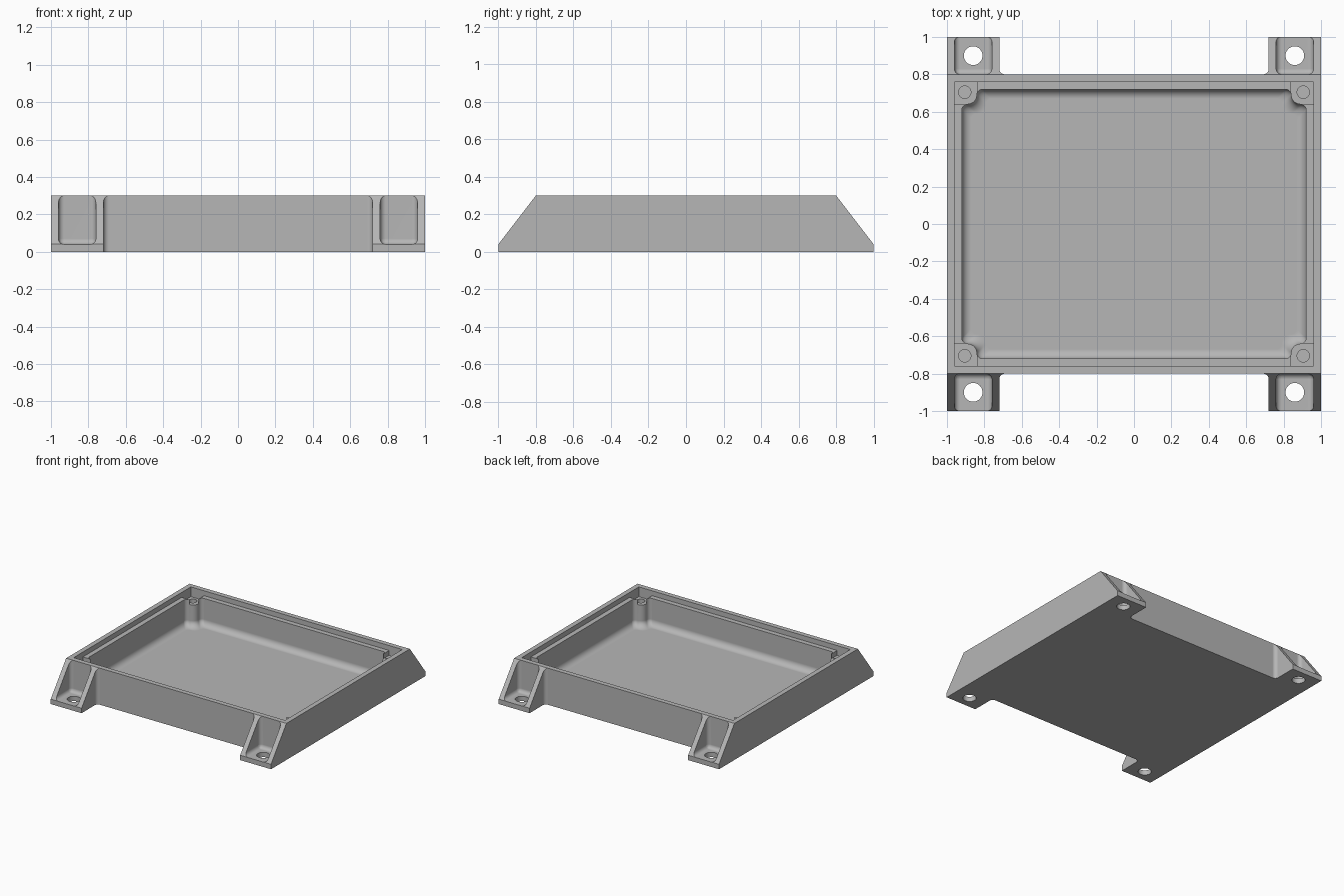
import bpy, bmesh
from math import cos, sin, pi, radians
from mathutils import Matrix

if "Cube" in bpy.data.objects:
    bpy.data.objects.remove(bpy.data.objects["Cube"], do_unlink=True)

WALL, FLOOR, TOP = 0.04, 0.04, 0.3
CORNERS = [(1, 1), (-1, 1), (-1, -1), (1, -1)]

grey = bpy.data.materials.new("plain grey")
grey.use_nodes = True
grey.diffuse_color = (0.47, 0.47, 0.47, 1)
grey.node_tree.nodes["Principled BSDF"].inputs["Base Color"].default_value = (0.47, 0.47, 0.47, 1)


def arc(cx, cy, r, a, b, n=8):
    angles = [radians(a + (b - a) * i / n) for i in range(n + 1)]
    return [(cx + r * cos(t), cy + r * sin(t)) for t in angles]


def four_way(corner):
    """Mirror one corner path into a closed counter-clockwise outline."""
    outline = []
    for sx, sy in CORNERS:
        path = corner if sx * sy > 0 else corner[::-1]
        outline += [(x * sx, y * sy) for x, y in path]
    return outline


def loft(bm, sections):
    """Skin a stack of matching (outline, z) sections and cap both ends."""
    rings = [[bm.verts.new((x, y, z)) for x, y in pts] for pts, z in sections]
    for low, high in zip(rings, rings[1:]):
        for i in range(len(low)):
            j = (i + 1) % len(low)
            bm.faces.new((low[i], low[j], high[j], high[i]))
    bm.faces.new(rings[0][::-1])
    bm.faces.new(rings[-1])


def box(bm, x0, x1, y0, y1, z0, z1, round_by=0):
    part = bmesh.new()
    loft(part, [([(x0, y0), (x1, y0), (x1, y1), (x0, y1)], z) for z in (z0, z1)])
    if round_by:
        bmesh.ops.bevel(part, geom=part.edges[:], offset=round_by, segments=6,
                        profile=0.5, affect='EDGES')
    merge(bm, part)


def merge(bm, part):
    mesh = bpy.data.meshes.new("part")
    part.to_mesh(mesh)
    part.free()
    bm.from_mesh(mesh)
    bpy.data.meshes.remove(mesh)


def cylinder(bm, x, y, r, z0, z1):
    bmesh.ops.create_cone(bm, cap_ends=True, segments=32, radius1=r, radius2=r,
                          depth=z1 - z0, matrix=Matrix.Translation((x, y, (z0 + z1) / 2)))


def finish(bm, name):
    bmesh.ops.recalc_face_normals(bm, faces=bm.faces[:])
    mesh = bpy.data.meshes.new(name)
    bm.to_mesh(mesh)
    bm.free()
    mesh.materials.append(grey)
    obj = bpy.data.objects.new(name, mesh)
    bpy.context.collection.objects.link(obj)
    return obj


# Tray with four mounting feet, extruded from its plan
bm = bmesh.new()
plan = four_way([(1, 1), (0.72, 1)] + arc(0.69, 0.83, 0.03, 0, -90))
loft(bm, [(plan, 0), (plan, TOP)])
tray = finish(bm, "tray")


def boolean(bm, name, operation='DIFFERENCE'):
    cutter = finish(bm, name)
    cutter.hide_render = True
    mod = tray.modifiers.new(name, 'BOOLEAN')
    mod.operation, mod.solver, mod.object = operation, 'EXACT', cutter
    deps = bpy.context.evaluated_depsgraph_get()
    result = bpy.data.meshes.new_from_object(tray.evaluated_get(deps))
    tray.modifiers.clear()
    tray.data = result
    bpy.data.objects.remove(cutter, do_unlink=True)


# Slope the feet from the rim down to their toes
bm = bmesh.new()
slope = lambda y, z: [(-1.1, -y, z), (-1.1, y, z), (1.1, y, z), (1.1, -y, z)]
low = [bm.verts.new(p) for p in slope(1.1005, -0.09)]
high = [bm.verts.new(p) for p in slope(0.7005, 0.43)]
bm.faces.new(low)
bm.faces.new(high)
for i in range(4):
    j = (i + 1) % 4
    bm.faces.new((low[i], low[j], high[j], high[i]))
boolean(bm, "slope_cutter", 'INTERSECT')

# Cavity with rounded corner posts and a filleted floor
def cavity(inset):
    x, y = 0.92 - inset, 0.72 - inset
    return four_way(arc(x - 0.03, y - 0.11, 0.03, 0, 90)
                    + arc(x - 0.03, y - 0.03, 0.05, 270, 180)[1:]
                    + arc(x - 0.11, y - 0.03, 0.03, 0, 90)[1:])


bm = bmesh.new()
fillet = 0.05
steps = [i * pi / 16 for i in range(9)]
sections = [(cavity(fillet * (1 - sin(t))), FLOOR + fillet * (1 - cos(t))) for t in steps]
loft(bm, sections + [(cavity(0), 0.5)])
boolean(bm, "cavity_cutter")

# Lid ledge inside the rim
bm = bmesh.new()
box(bm, -0.96, 0.96, -0.76, 0.76, 0.26, 0.5)
boolean(bm, "ledge_cutter")

# Lowered tops of the corner posts, foot pockets, then screw holes
posts, pockets, holes = bmesh.new(), bmesh.new(), bmesh.new()
for sx, sy in CORNERS:
    xs, ys = sorted((0.84 * sx, 0.96 * sx)), sorted((0.64 * sy, 0.76 * sy))
    box(posts, *xs, *ys, 0.22, 0.5)
    xs, ys = sorted((0.76 * sx, 0.96 * sx)), sorted((0.8 * sy, 1.2 * sy))
    box(pockets, *xs, *ys, FLOOR, 0.6, round_by=0.03)
    cylinder(holes, 0.905 * sx, 0.705 * sy, 0.033, 0.06, 0.4)
    cylinder(holes, 0.86 * sx, 0.9 * sy, 0.05, -0.1, 0.2)
boolean(posts, "post_cutter")
boolean(pockets, "pocket_cutter")
boolean(holes, "hole_cutter")

# Smooth fillets, crisp edges
bpy.ops.object.select_all(action='DESELECT')
tray.select_set(True)
bpy.context.view_layer.objects.active = tray
bpy.ops.object.shade_smooth_by_angle(angle=radians(30))
weighted = tray.modifiers.new("flat_normals", 'WEIGHTED_NORMAL')
weighted.keep_sharp = True
